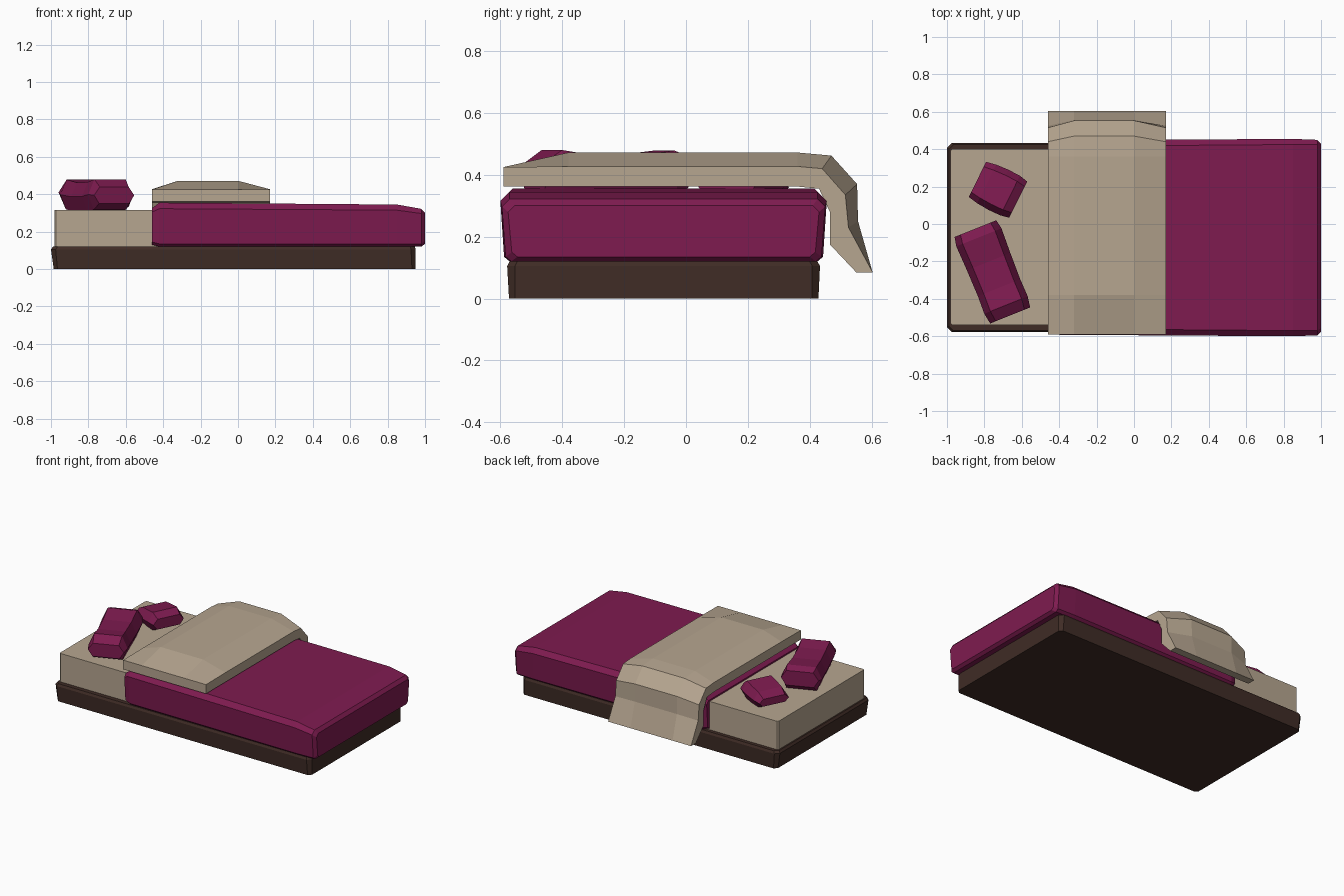
import bpy, bmesh
from mathutils import Matrix, Vector

if "Cube" in bpy.data.objects:
    bpy.data.objects.remove(bpy.data.objects["Cube"])


def material(name, rgb):
    m = bpy.data.materials.new(name)
    m.diffuse_color = (*rgb, 1)
    m.use_nodes = True
    m.node_tree.nodes["Principled BSDF"].inputs["Base Color"].default_value = m.diffuse_color
    return m


PLUM = material("plum", (0.21, 0.011, 0.08))
BEIGE = material("beige", (0.47, 0.38, 0.28))
WOOD = material("dark_wood", (0.05, 0.025, 0.019))


def loft(name, rings, mat, matrix=Matrix()):
    """Join closed rings of points into a capped solid."""
    bm = bmesh.new()
    vs = [[bm.verts.new(matrix @ Vector(p)) for p in r] for r in rings]
    n = len(vs[0])
    for a, b in zip(vs, vs[1:]):
        for i in range(n):
            j = (i + 1) % n
            bm.faces.new((a[i], a[j], b[j], b[i]))
    bm.faces.new(vs[0])
    bm.faces.new(vs[-1])
    bmesh.ops.recalc_face_normals(bm, faces=bm.faces)
    me = bpy.data.meshes.new(name)
    bm.to_mesh(me)
    bm.free()
    me.materials.append(mat)
    ob = bpy.data.objects.new(name, me)
    bpy.context.collection.objects.link(ob)
    return ob


def slab(x0, x1, y0, y1, z, c):
    """Rectangle outline with cut corners at height z."""
    return [(x0 + c, y0, z), (x1 - c, y0, z), (x1, y0 + c, z), (x1, y1 - c, z),
            (x1 - c, y1, z), (x0 + c, y1, z), (x0, y1 - c, z), (x0, y0 + c, z)]


# Bed base
loft("bed_base", [slab(-0.985, 0.95, -0.572, 0.428, 0, 0.02),
                  slab(-1.0, 0.95, -0.578, 0.433, 0.105, 0.025),
                  slab(-0.99, 0.945, -0.57, 0.425, 0.12, 0.025)], WOOD)

# Mattress
loft("mattress", [slab(-0.98, 0.93, -0.54, 0.40, z, 0.008) for z in (0.11, 0.315)], BEIGE)


# Duvet: octagonal section swept along the bed
def duvet_ring(x, top, low, inset, c):
    y0, y1 = -0.60 + inset, 0.455 - inset
    return [(x, y0 + c, top), (x, y1 - c, top), (x, y1, top - c), (x, y1 - 0.012, low + 0.015),
            (x, y1 - 0.03, low), (x, y0 + 0.03, low), (x, y0 + 0.012, low + 0.015), (x, y0, top - c)]


loft("duvet", [duvet_ring(-0.46, 0.325, 0.13, 0.022, 0.02),
               duvet_ring(-0.42, 0.355, 0.12, 0.008, 0.032),
               duvet_ring(0.85, 0.345, 0.12, 0.0, 0.03),
               duvet_ring(0.98, 0.322, 0.12, 0.005, 0.025),
               duvet_ring(1.0, 0.30, 0.135, 0.025, 0.02)], PLUM)

# Folded throw: profile across the bed, crowned between its two edges
inner = [(0.55, 0.085), (0.465, 0.175), (0.465, 0.28), (0.43, 0.355), (0.36, 0.362), (-0.38, 0.362), (-0.59, 0.362)]
edge = [(-0.59, 0.425), (-0.38, 0.427), (0.36, 0.427), (0.44, 0.42), (0.515, 0.335), (0.525, 0.23), (0.603, 0.085)]
crown = [(-0.59, 0.425), (-0.38, 0.472), (0.36, 0.472), (0.47, 0.462), (0.553, 0.37), (0.556, 0.25), (0.603, 0.085)]
loft("throw_blanket", [[(x, y, z) for y, z in inner + outer] for x, outer in
                       ((-0.46, edge), (-0.32, crown), (0.0, crown), (0.17, edge))], BEIGE)


# Pillows: soft loft along the length with pinched ends
def pillow(name, centre, angle, sections):
    rings = []
    for u, w, low, top in sections:
        mid = (low + top) / 2
        rings.append([(u, -w, mid), (u, -w * 0.75, low), (u, w * 0.75, low),
                      (u, w, mid), (u, w * 0.72, top), (u, -w * 0.72, top)])
    m = Matrix.Translation((*centre, 0)) @ Matrix.Rotation(angle, 4, 'Z')
    loft(name, rings, PLUM, m)


pillow("large_pillow", (-0.755, -0.257), -1.19,
       [(-0.25, 0.12, 0.36, 0.46), (-0.20, 0.13, 0.318, 0.478), (-0.06, 0.125, 0.312, 0.462),
        (0.09, 0.122, 0.312, 0.465), (0.19, 0.125, 0.318, 0.48), (0.25, 0.115, 0.35, 0.44)])
pillow("small_pillow", (-0.725, 0.183), -0.46,
       [(-0.125, 0.105, 0.335, 0.385), (-0.07, 0.115, 0.313, 0.415),
        (0.0, 0.12, 0.312, 0.425), (0.07, 0.118, 0.313, 0.435), (0.118, 0.108, 0.335, 0.405)])
